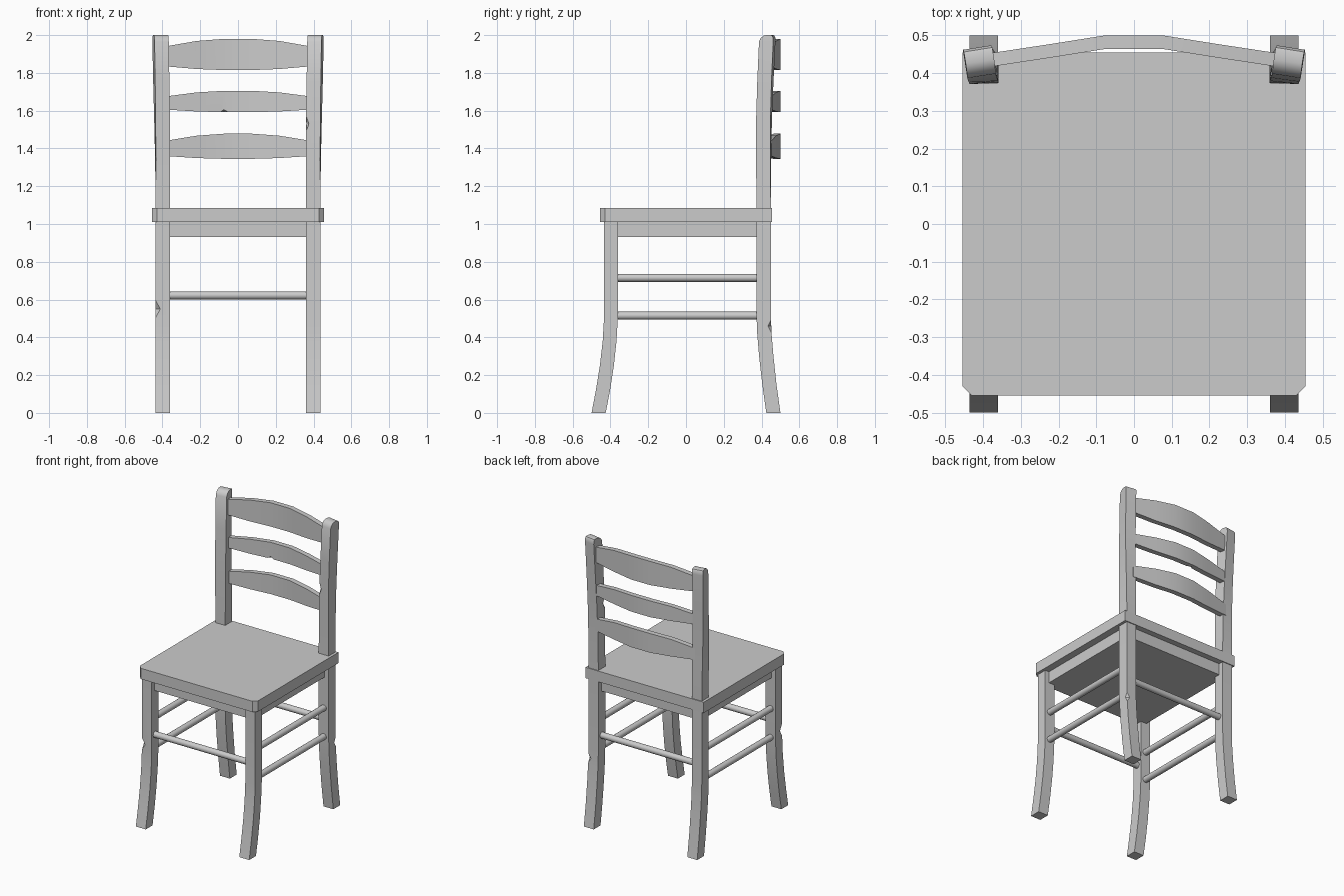
import bpy, bmesh, math
from mathutils import Matrix, Vector

if "Cube" in bpy.data.objects:
    bpy.data.objects.remove(bpy.data.objects["Cube"])


def finish(name, bm):
    bmesh.ops.recalc_face_normals(bm, faces=bm.faces)
    me = bpy.data.meshes.new(name)
    bm.to_mesh(me)
    bm.free()
    ob = bpy.data.objects.new(name, me)
    bpy.context.collection.objects.link(ob)
    return ob


def loft(name, rings):
    """Skin a list of equal-length point rings and cap both ends."""
    bm = bmesh.new()
    vs = [[bm.verts.new(p) for p in r] for r in rings]
    n = len(vs[0])
    for a, b in zip(vs, vs[1:]):
        for i in range(n):
            j = (i + 1) % n
            bm.faces.new((a[i], a[j], b[j], b[i]))
    bm.faces.new(vs[0])
    bm.faces.new(vs[-1])
    return finish(name, bm)


def box(name, lo, hi):
    (x0, y0, z0), (x1, y1, z1) = lo, hi
    return loft(name, [[(x0, y0, z), (x1, y0, z), (x1, y1, z), (x0, y1, z)] for z in (z0, z1)])


def rung(name, a, b, r=0.021):
    a, b = Vector(a), Vector(b)
    d = b - a
    bm = bmesh.new()
    rot = d.to_track_quat('Z', 'Y').to_matrix().to_4x4()
    bmesh.ops.create_cone(bm, cap_ends=True, segments=16, radius1=r, radius2=r,
                          depth=d.length, matrix=Matrix.Translation((a + b) / 2) @ rot)
    return finish(name, bm)


def chip(ob, loc, size):
    """Knock a small diamond-shaped nick out of an edge."""
    bm = bmesh.new()
    bmesh.ops.create_uvsphere(bm, u_segments=4, v_segments=2, radius=1,
                              matrix=Matrix.Translation(loc) @ Matrix.Diagonal((*size, 1)))
    cutter = finish("nick_cutter", bm)
    cutter.hide_render = True
    mod = ob.modifiers.new("nick", 'BOOLEAN')
    mod.operation, mod.object, mod.solver = 'DIFFERENCE', cutter, 'EXACT'
    bpy.context.view_layer.objects.active = ob
    bpy.ops.object.modifier_apply(modifier=mod.name)
    bpy.data.objects.remove(cutter)


def leg(name, side, stations):
    """Stations: z, y front, y back, x centre, twist in degrees."""
    h = 0.038
    rings = []
    for z, y0, y1, xc, tw in stations:
        c, s = math.cos(math.radians(tw)), math.sin(math.radians(tw))
        ym = 0.5 * (y0 + y1)
        ring = []
        for u, v in ((-h, y0 - ym), (h, y0 - ym), (h, y1 - ym), (-h, y1 - ym)):
            ring.append((side * (xc + u * c + v * s), ym - u * s + v * c, z))
        rings.append(ring)
    return loft(name, rings)


# Seat with clipped front corners, and the solid frame under it
W, C = 0.455, 0.026
outline = [(-W, W), (-W, -W + C), (-W + C, -W), (W - C, -W), (W, -W + C), (W, W)]
loft("seat", [[(x, y, z) for x, y in outline] for z in (1.01, 1.085)])
box("apron", (-0.405, -0.405, 0.93), (0.405, 0.415, 1.012))

# Legs, the rear pair carrying on up as twisted back posts
front = [(0, -.5, -.425), (.12, -.477, -.402), (.25, -.456, -.382), (.38, -.441, -.368),
         (.5, -.434, -.361), (1.02, -.434, -.36)]
front = [(*s, 0.398, 0) for s in front]
back = [(0, .425, .5, .398, 0), (.15, .404, .479, .398, 0), (.3, .387, .463, .398, 0),
        (.42, .377, .453, .398, 0), (.52, .373, .449, .398, 0), (1.1, .373, .449, .398, 0),
        (1.35, .373, .449, .399, 3), (1.55, .375, .451, .402, 6), (1.75, .382, .458, .406, 8),
        (1.965, .392, .468, .410, 9), (1.985, .402, .468, .410, 9),
        (1.997, .417, .462, .410, 9), (2.0, .43, .455, .410, 9)]
legs = {}
for tag, side in (("left", -1), ("right", 1)):
    legs["f" + tag] = leg(f"front_leg_{tag}", side, front)
    legs["b" + tag] = leg(f"back_leg_{tag}", side, back)

# Curved, bowed back slats: (top end, top middle, bottom middle, bottom end)
slats = []
for name, te, tm, bmid, be in (("top", 1.94, 1.98, 1.815, 1.835), ("middle", 1.675, 1.705, 1.592, 1.606),
                               ("lower", 1.44, 1.478, 1.345, 1.36)):
    rings = []
    for x, y, t in ((.385, .416, 0), (.22, .441, .72), (.075, .464, 1)):
        zt, zb = te + (tm - te) * t, be + (bmid - be) * t
        rings.append([(x, y, zb), (x, y + .036, zb), (x, y + .036, zt), (x, y, zt)])
    rings += [[(-x, y, z) for x, y, z in r] for r in reversed(rings)]
    slats.append(loft(f"{name}_slat", rings))

# Round rungs between the legs
for tag, y in (("front", -0.397), ("back", 0.411)):
    rung(f"{tag}_rung", (-0.38, y, 0.622), (0.38, y, 0.622))
for tag, side in (("left", -1), ("right", 1)):
    for level, z in (("upper", 0.715), ("lower", 0.515)):
        rung(f"{tag}_{level}_rung", (side * 0.398, -0.39, z), (side * 0.398, 0.4, z))

# Wear nicks
chip(legs["fleft"], (-0.436, -0.434, 0.55), (0.025, 0.025, 0.045))
chip(legs["bright"], (0.436, 0.452, 0.46), (0.022, 0.018, 0.035))
chip(legs["bright"], (0.363, 0.381, 1.53), (0.016, 0.016, 0.042))
chip(slats[1], (-0.075, 0.464, 1.592), (0.024, 0.016, 0.014))

# Smooth rounded parts, keep hard edges
bpy.ops.object.select_all(action='SELECT')
bpy.context.view_layer.objects.active = legs["fleft"]
bpy.ops.object.shade_smooth_by_angle(angle=math.radians(30))
